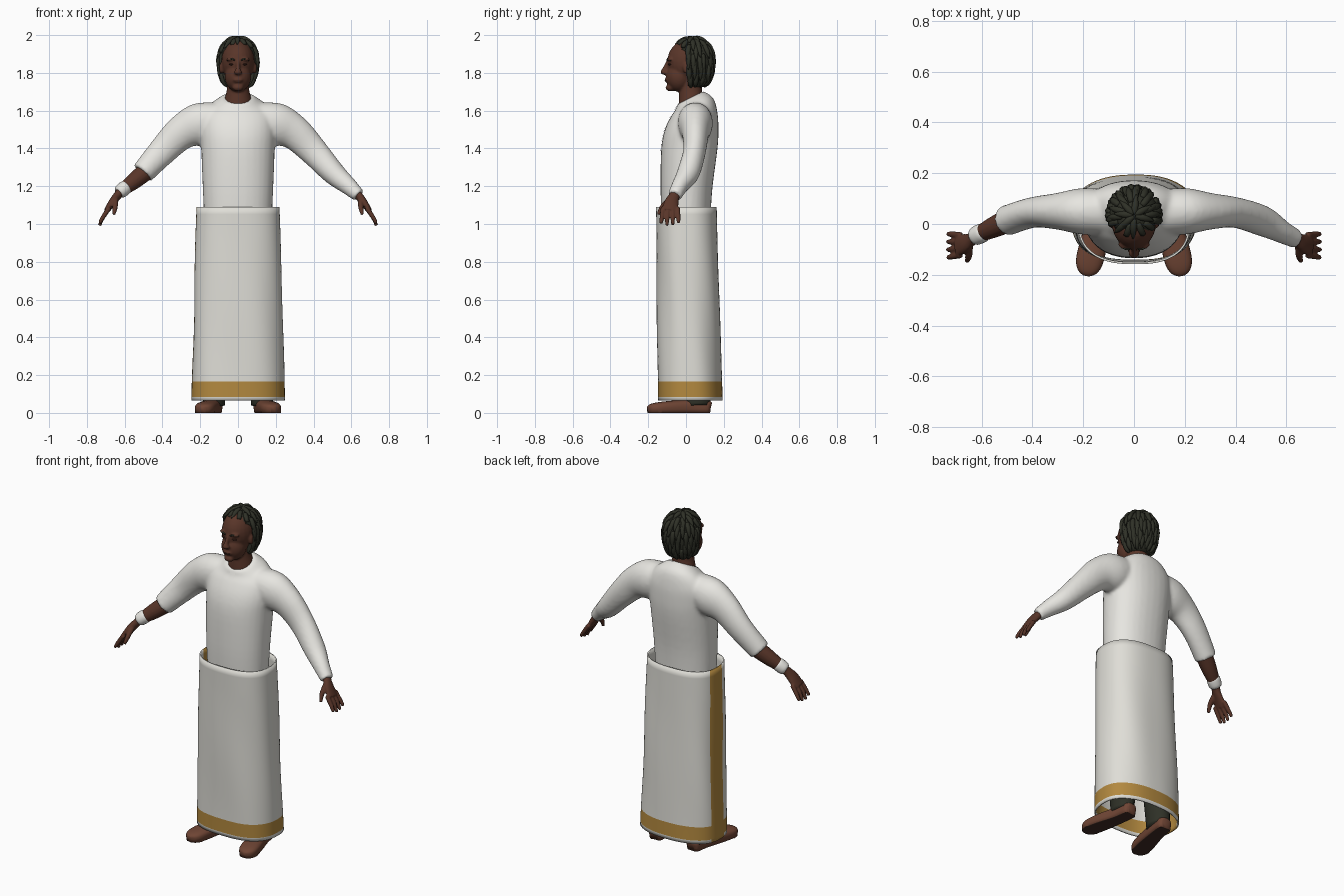
import bpy, bmesh, random
from math import sin, cos, pi, radians, copysign
from mathutils import Vector, Matrix

random.seed(4)
if "Cube" in bpy.data.objects:
    bpy.data.objects.remove(bpy.data.objects["Cube"])

X, Y, Z = Vector((1, 0, 0)), Vector((0, 1, 0)), Vector((0, 0, 1))


def material(name, r, g, b):
    m = bpy.data.materials.new(name)
    m.use_nodes = True
    m.diffuse_color = (r, g, b, 1)
    m.node_tree.nodes["Principled BSDF"].inputs["Base Color"].default_value = (r, g, b, 1)
    return m


shirt_white = material("shirt white", 0.8, 0.79, 0.75)
skirt_white = material("wrap white", 0.74, 0.73, 0.68)
gold = material("gold border", 0.45, 0.25, 0.05)
skin = material("brown skin", 0.1, 0.036, 0.022)
dark_skin = material("dark lip brown", 0.05, 0.018, 0.012)
black = material("hair black", 0.028, 0.03, 0.02)
leather = material("shoe leather", 0.16, 0.06, 0.035)
sole = material("shoe sole", 0.05, 0.025, 0.018)


def spline(keys, n):
    """Catmull-Rom interpolation through tuples of any length."""
    out = []
    for i in range(len(keys) - 1):
        a, b = keys[max(i - 1, 0)], keys[i]
        c, d = keys[i + 1], keys[min(i + 2, len(keys) - 1)]
        for k in range(n):
            t = k / n
            out.append(tuple(q + 0.5 * t * (r - p + t * (2 * p - 5 * q + 4 * r - s
                       + t * (3 * (q - r) + s - p))) for p, q, r, s in zip(a, b, c, d)))
    return out + [tuple(keys[-1])]


def oval(angle, power=2):
    c, s = cos(angle), sin(angle)
    e = 2 / power
    return copysign(abs(c) ** e, c), copysign(abs(s) ** e, s)


def loft(bm, rings, caps=True):
    rows = [[bm.verts.new(p) for p in ring] for ring in rings]
    n = len(rows[0])
    for lo, hi in zip(rows, rows[1:]):
        for j in range(n):
            k = (j + 1) % n
            bm.faces.new((lo[j], lo[k], hi[k], hi[j]))
    if caps:
        bm.faces.new(rows[0][::-1])
        bm.faces.new(rows[-1])


def sweep(bm, keys, ref, n=4, seg=16, side=1, power=2):
    """Tube through (x, y, z, radius across, radius along ref)."""
    pts = spline([(k[0] * side,) + tuple(k[1:]) for k in keys], n)
    rings = []
    for i, p in enumerate(pts):
        d = Vector(pts[min(i + 1, len(pts) - 1)][:3]) - Vector(pts[max(i - 1, 0)][:3])
        d.normalize()
        u = ref.cross(d).normalized()
        v = d.cross(u)
        ovals = [oval(2 * pi * j / seg, power) for j in range(seg)]
        rings.append([Vector(p[:3]) + u * c * p[3] + v * s * p[4] for c, s in ovals])
    loft(bm, rings)


def stack(bm, keys, n=4, seg=32, power=2):
    """Upright body through (z, centre y, x radius, y radius, tilt)."""
    rings = []
    for z, cy, rx, ry, tilt in spline(keys, n):
        ovals = [oval(2 * pi * j / seg, power) for j in range(seg)]
        rings.append([(rx * c, cy + ry * s, z + tilt * ry * s) for c, s in ovals])
    loft(bm, rings)


def ball(bm, centre, size):
    m = Matrix.Translation(centre) @ Matrix.Diagonal((*size, 1))
    bmesh.ops.create_uvsphere(bm, u_segments=24, v_segments=16, radius=1, matrix=m)


def finish(name, bm, *mats, voxel=0, smooth=4):
    for f in bm.faces:
        f.smooth = True
    me = bpy.data.meshes.new(name)
    bm.to_mesh(me)
    bm.free()
    ob = bpy.data.objects.new(name, me)
    bpy.context.collection.objects.link(ob)
    for m in mats:
        me.materials.append(m)
    if voxel:  # fuse overlapping parts into one skin
        r = ob.modifiers.new("fuse", 'REMESH')
        r.mode, r.voxel_size, r.use_smooth_shade = 'VOXEL', voxel, True
        s = ob.modifiers.new("soften", 'SMOOTH')
        s.factor, s.iterations = 0.5, smooth
    return ob


# Shirt: torso and two sleeves, the right one pushed up
bm = bmesh.new()
stack(bm, [(1.04, 0, .18, .13, 0), (1.2, .003, .187, .138, 0), (1.4, .018, .195, .149, 0),
           (1.5, .03, .2, .142, 0), (1.58, .045, .19, .122, .05), (1.635, .045, .14, .1, .3),
           (1.668, .022, .082, .07, .5)], power=2.2)
sleeve = [(.08, .045, 1.565, .08, .085), (.2, .05, 1.53, .112, .092), (.3, .05, 1.483, .092, .072),
          (.4, .045, 1.385, .076, .06), (.505, .012, 1.27, .062, .06)]
sweep(bm, sleeve + [(.58, -.03, 1.205, .048, .045), (.64, -.06, 1.15, .036, .038)], Y, seg=24)
sweep(bm, sleeve, Y, seg=24, side=-1)
shirt = finish("shirt", bm, shirt_white, voxel=.01, smooth=6)

# Button placket laid on the chest
bm = bmesh.new()
bmesh.ops.create_grid(bm, x_segments=4, y_segments=24, size=1)
for v in bm.verts:
    x, t = v.co.x, (v.co.y + 1) / 2
    v.co = (.018 * x, -.14 + .085 * t * t, 1.385 + .25 * t)
placket = finish("placket", bm, shirt_white)
wrap = placket.modifiers.new("lay on shirt", 'SHRINKWRAP')
wrap.target, wrap.offset = shirt, .003

# Wrapped skirt with gold hem and side border
bm = bmesh.new()
SEG = 90
levels = [.065, .085, .165, .175] + [.175 + .915 * i / 24 for i in range(1, 25)]
rings = []
for z in levels:
    t = (z - .065) / 1.025
    rx, cy, ry = .247 - .027 * t, .022 - .02 * t, .172 - .012 * t
    ring = []
    for j in range(SEG):
        a = 2 * pi * j / SEG
        c, s = oval(a, 2.5)
        fold = 1 + .012 * sin(5 * a + 4 * z) * sin(pi * min(t + .15, 1)) + .006 * sin(9 * z + 2 * a)
        ring.append((rx * c * fold, cy + ry * s * fold, z))
    rings.append(ring)
loft(bm, rings, caps=False)
for i, f in enumerate(bm.faces):
    row, col = divmod(i, SEG)
    if row == 1 or 40 <= col <= 46:
        f.material_index = 1
skirt = finish("wrapped_skirt", bm, skirt_white, gold)
skirt.modifiers.new("cloth", 'SOLIDIFY').thickness = .008

# Head and neck
bm = bmesh.new()
stack(bm, [(1.6, .025, .075, .062, 0), (1.66, .024, .07, .063, .4), (1.72, .025, .058, .06, 0),
           (1.82, .03, .058, .06, 0)])
ball(bm, (0, .01, 1.86), (.088, .109, .116))
ball(bm, (0, -.038, 1.78), (.07, .068, .08))
ball(bm, (0, -.082, 1.722), (.03, .026, .02))
ball(bm, (0, -.098, 1.762), (.028, .016, .014))
sweep(bm, [(0, -.09, 1.868, .012, .01), (0, -.106, 1.835, .012, .01), (0, -.12, 1.805, .015, .016)], X)
ball(bm, (0, -.115, 1.803), (.022, .02, .013))
for s in (1, -1):
    ball(bm, (s * .035, -.082, 1.872), (.028, .018, .01))
    ball(bm, (s * .088, .002, 1.825), (.012, .018, .03))
finish("head", bm, skin, voxel=.006, smooth=4)

# Facial details
for s, label in ((1, "left"), (-1, "right")):
    bm = bmesh.new()
    sweep(bm, [(.016, -.098, 1.867, .004, .004), (.036, -.096, 1.874, .005, .005),
               (.058, -.08, 1.866, .003, .003)], Z, seg=8, side=s)
    finish(label + "_eyebrow", bm, black)
    bm = bmesh.new()
    ball(bm, (s * .035, -.085, 1.845), (.014, .01, .005))
    finish(label + "_eye", bm, dark_skin)
bm = bmesh.new()
ball(bm, (0, -.106, 1.761), (.024, .008, .003))
finish("mouth", bm, dark_skin)


# Hair: a cap cut back from the face, covered with tapered locks
def hair_point(th, ph, k=1):
    s = sin(th) if th < pi / 2 else sin(th) ** .6
    z = 1.87 + (.115 if th < pi / 2 else .155) * cos(th) * (k if th < pi / 2 else 1)
    return Vector((.1 * k * s * sin(ph), .035 + .108 * k * s * cos(ph), z))


def hairline(z):
    return min(.01, -.09 + max(0, 1.965 - z) * 1.6)


bm = bmesh.new()
rings = []
for i in range(20):
    th = radians(4 + 8.2 * i)
    ring = [hair_point(th, 2 * pi * j / 40) for j in range(40)]
    for p in ring:
        p.y = max(p.y, hairline(p.z))
    rings.append(ring)
loft(bm, rings)
for start, count in ((5, 7), (25, 13), (48, 18), (72, 22), (96, 22), (118, 20)):
    for j in range(count):
        ph = 2 * pi * (j + random.random() * .6) / count
        first = start + random.uniform(-6, 6)
        path = []
        for k, (lift, r) in enumerate(((.99, .012), (1.03, .015), (1.06, .012), (1.11, .003))):
            p = hair_point(radians(max(first + 14 * k, 2)), ph, lift)
            if p.y < hairline(p.z) - .005:
                break
            path.append((*p, r * .8, r))
        if len(path) > 2:
            sweep(bm, path, Vector((cos(ph), -sin(ph), 0)), n=2, seg=6)
finish("hair", bm, black)

# Hands, shoes and trouser legs
for s, label in ((1, "left"), (-1, "right")):
    bm = bmesh.new()
    sweep(bm, [(.615, -.045, 1.18, .028, .024), (.638, -.06, 1.15, .028, .022),
               (.665, -.076, 1.115, .038, .02), (.695, -.085, 1.07, .045, .015)], X, side=s)
    for i in range(4):
        y, short = -.122 + .026 * i, .012 * abs(i - 1.4)
        sweep(bm, [(.682, y, 1.085, .013, .013), (.715, y - .006 + .003 * i, 1.035, .012, .012),
                   (.733, y - .01 + .005 * i, .987 + short, .009, .009)], X, seg=10, side=s)
    sweep(bm, [(.65, -.085, 1.13, .017, .017), (.65, -.125, 1.09, .014, .014),
               (.658, -.147, 1.05, .009, .009)], X, seg=10, side=s)
    if s < 0:
        sweep(bm, [(.46, .03, 1.3, .05, .05), (.55, -.012, 1.228, .044, .042),
                   (.63, -.05, 1.165, .029, .027)], Y, side=s)
    finish(label + "_hand", bm, skin, voxel=.005, smooth=3)

    bm = bmesh.new()
    sweep(bm, [(.122, .13, .03, .025, .025), (.124, .11, .033, .042, .036), (.135, .03, .033, .045, .038),
               (.16, -.08, .03, .054, .034), (.176, -.15, .026, .053, .03), (.184, -.187, .022, .038, .024),
               (.187, -.203, .02, .014, .014)], Z, seg=24, side=s, power=2.6)
    for v in bm.verts:
        v.co.z = 0 if v.co.z < .016 else v.co.z
    bm.normal_update()
    for f in bm.faces:
        f.material_index = int(f.normal.z < -.6)
    finish(label + "_shoe", bm, leather, sole)

    bm = bmesh.new()
    sweep(bm, [(.128, .055, .04, .075, .058), (.125, .05, .15, .078, .062), (.11, .03, .5, .08, .075),
               (.09, .01, .95, .1, .085)], X, side=s)
    finish(label + "_trouser_leg", bm, black)

# Bracelet on the right wrist
bm = bmesh.new()
sweep(bm, [(-.588, -.03, 1.2, .032, .032), (-.598, -.035, 1.192, .038, .038),
           (-.622, -.047, 1.172, .037, .037), (-.632, -.052, 1.164, .03, .03)], Y)
finish("bracelet", bm, shirt_white)
